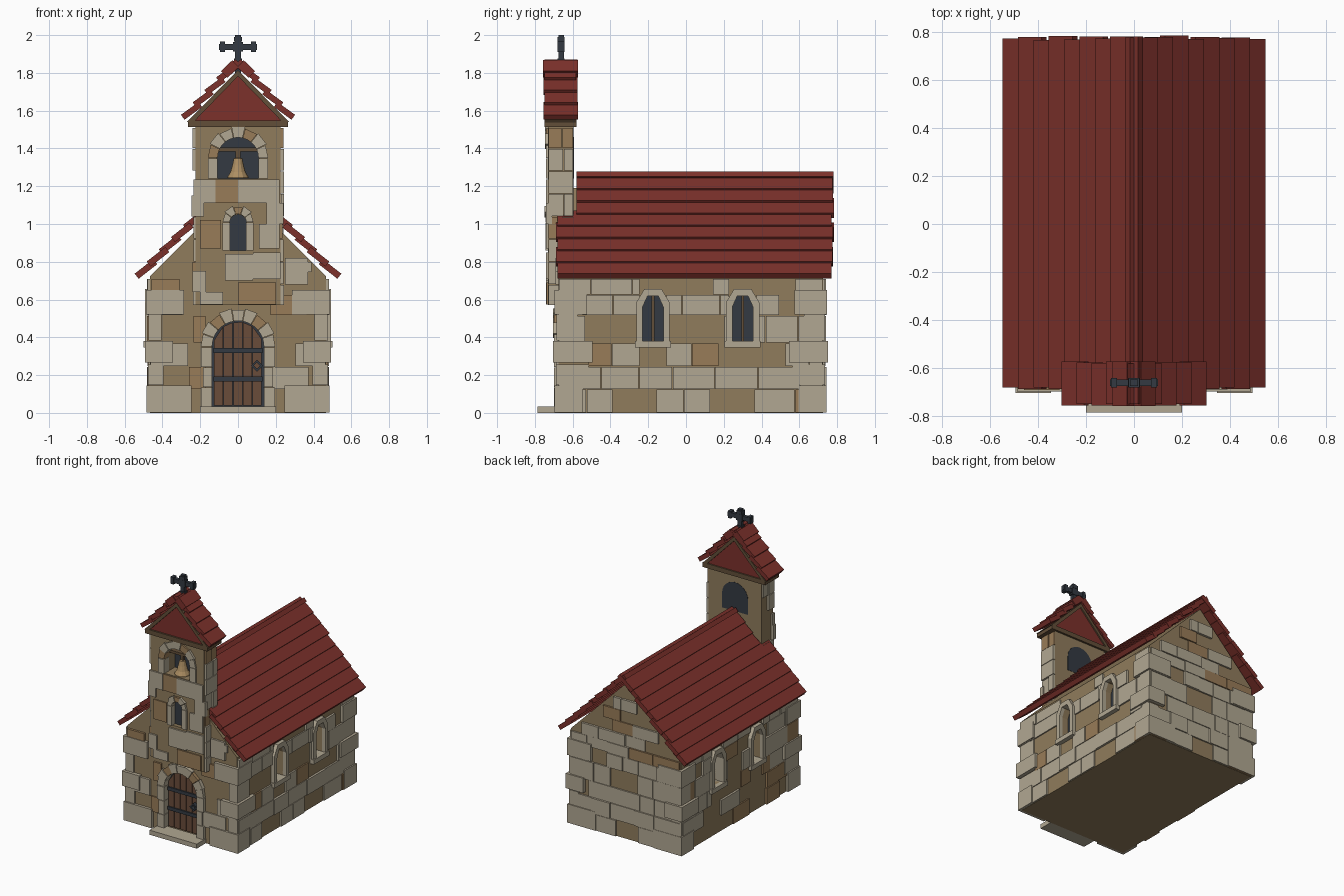
import bpy, bmesh, math, random

if "Cube" in bpy.data.objects:
    bpy.data.objects.remove(bpy.data.objects["Cube"])
random.seed(4)

# ---- colours ----
def lin(c):
    c /= 255
    return c / 12.92 if c < 0.04045 else ((c + 0.055) / 1.055) ** 2.4

COLOURS = {"wall_plaster": (144, 124, 92), "light_stone": (177, 167, 146),
           "tan_stone": (153, 124, 88), "red_tile": (124, 49, 43),
           "dark_iron": (52, 58, 66), "door_wood": (106, 76, 58),
           "trim_wood": (98, 78, 56), "bell_brass": (172, 142, 98)}
WALL, STONE, TAN, RED, IRON, DOOR, TRIM, BRASS = range(8)
MATS = []
for name, rgb in COLOURS.items():
    m = bpy.data.materials.new(name)
    m.diffuse_color = [lin(c) for c in rgb] + [1]
    m.use_nodes = True
    m.node_tree.nodes["Principled BSDF"].inputs["Base Color"].default_value = m.diffuse_color
    MATS.append(m)

# ---- wall planes: (u, v, outward distance) -> xyz ----
front = lambda u, v, d: (u, -0.675 - d, v)
back = lambda u, v, d: (u, 0.725 + d, v)
right = lambda u, v, d: (0.465 + d, u, v)
left = lambda u, v, d: (-0.465 - d, u, v)
tower_f = lambda u, v, d: (u, -0.73 - d, v)
tower_r = lambda u, v, d: (0.225 + d, u, v)
tower_l = lambda u, v, d: (-0.225 - d, u, v)
tower_b = lambda u, v, d: (u, -0.595 + d, v)
along_y = lambda u, v, d: (u, d, v)
plan = lambda u, v, d: (u, v, d)

def prism(bm, pts, plane, d0, d1, mat):
    a = [bm.verts.new(plane(u, v, d0)) for u, v in pts]
    b = [bm.verts.new(plane(u, v, d1)) for u, v in pts]
    n = len(pts)
    faces = [bm.faces.new(a), bm.faces.new(b[::-1])]
    faces += [bm.faces.new((a[i], b[i], b[(i + 1) % n], a[(i + 1) % n])) for i in range(n)]
    for f in faces:
        f.material_index = mat

def rect(u0, u1, v0, v1):
    return [(u0, v0), (u1, v0), (u1, v1), (u0, v1)]

def ring(bm, inner, outer, plane, d0, d1, mat):
    n = len(inner)
    for i in range(n):
        j = (i + 1) % n
        prism(bm, [inner[i], outer[i], outer[j], inner[j]], plane, d0, d1, mat)

def arch(w, z0, spring, n=12):
    top = [(w * math.cos(math.pi * i / n), spring + w * math.sin(math.pi * i / n)) for i in range(n + 1)]
    return [(-w, z0), (w, z0)] + top

def lancet(c, w, z0, spring, top, wt):
    return [(c - w, z0), (c + w, z0), (c + w, spring), (c + wt, top), (c - wt, top), (c - w, spring)]

def finish(name, bm):
    bmesh.ops.recalc_face_normals(bm, faces=bm.faces)
    me = bpy.data.meshes.new(name)
    bm.to_mesh(me)
    bm.free()
    ob = bpy.data.objects.new(name, me)
    bpy.context.collection.objects.link(ob)
    for m in MATS:
        me.materials.append(m)
    return ob

def cut(ob, bm):
    cutter = finish("cutter", bm)
    mod = ob.modifiers.new("openings", 'BOOLEAN')
    mod.object, mod.solver = cutter, 'EXACT'
    dg = bpy.context.evaluated_depsgraph_get()
    me = bpy.data.meshes.new_from_object(ob.evaluated_get(dg))
    ob.modifiers.clear()
    ob.data = me
    bpy.data.objects.remove(cutter)

# ---- nave body with window and door recesses ----
WINDOWS = (-0.175, 0.30)
side_in = lambda c: lancet(c, 0.055, 0.38, 0.56, 0.62, 0.028)
side_out = lambda c: lancet(c, 0.088, 0.35, 0.585, 0.657, 0.045)
bm = bmesh.new()
prism(bm, [(-0.465, 0), (0.465, 0), (0.465, 0.725), (0, 1.19), (-0.465, 0.725)], along_y, -0.675, 0.725, WALL)
body = finish("nave_walls", bm)
bm = bmesh.new()
prism(bm, arch(0.14, 0.03, 0.35), front, -0.05, 0.1, WALL)
for c in WINDOWS:
    for plane in (right, left):
        prism(bm, side_in(c), plane, -0.06, 0.1, WALL)
cut(body, bm)

# ---- bell tower with arched openings ----
bm = bmesh.new()
prism(bm, rect(-0.225, 0.225, 0.57, 1.52), tower_f, -0.135, 0, WALL)
tower = finish("tower_walls", bm)
bm = bmesh.new()
prism(bm, arch(0.11, 1.24, 1.35), tower_f, -0.2, 0.1, WALL)
prism(bm, arch(0.045, 0.86, 1.005, 8), tower_f, -0.04, 0.1, WALL)
cut(tower, bm)

# ---- stone courses ----
def stones(name, plane, u0, u1, levels, chance, holes=(), gable=False, size=(0.12, 0.24)):
    bm = bmesh.new()
    for z0, z1 in zip(levels, levels[1:]):
        lim = max(0, 1.17 - z1) if gable else 9
        lo, hi = max(u0, -lim), min(u1, lim)
        u = lo
        while u < hi - 0.02:
            e = min(hi, u + random.uniform(*size))
            if hi - e < 0.05:
                e = hi
            parts = [(u, e)]
            for a, b, c, d in holes:
                if z0 < d and z1 > c:
                    parts = [q for s, t in parts for q in ((s, min(t, a)), (max(s, b), t))]
            r = random.random()
            mat = STONE if r < chance else TAN if r < chance + 0.16 else None
            dep = random.uniform(0.008, 0.018)
            for s, t in parts:
                if t - s > 0.02 and mat is not None:
                    prism(bm, rect(s + 0.002, t - 0.002, z0 + 0.002, z1 - 0.002), plane, -0.01, dep, mat)
            u = e
    finish(name, bm)

LEVELS = [0, 0.125, 0.245, 0.37, 0.515, 0.625, 0.71]
holes = [(c - 0.07, c + 0.07, 0.36, 0.65) for c in WINDOWS]
stones("right_stones", right, -0.675, 0.725, LEVELS, 0.58, holes)
stones("left_stones", left, -0.675, 0.725, LEVELS, 0.58, holes)
stones("back_stones", back, -0.465, 0.465, LEVELS + [0.8, 0.89, 0.98, 1.07], 0.68, gable=True)
stones("front_stones", front, -0.465, 0.465, LEVELS, 0.25, [(-0.17, 0.17, 0, 0.53)], gable=True)
TL = [0.57, 0.68, 0.80, 0.92, 1.04, 1.16, 1.28, 1.40, 1.51]
stones("tower_right_stones", tower_r, -0.73, -0.595, TL, 0.75, size=(0.07, 0.14))
stones("tower_left_stones", tower_l, -0.73, -0.595, TL, 0.75, size=(0.07, 0.14))

# ---- facade accent stones ----
bm = bmesh.new()
for a, b, c, d in ((-0.07, 0.08, 0.70, 0.84), (0.08, 0.225, 0.71, 0.85), (0.11, 0.22, 0.87, 1.0),
                   (-0.235, -0.12, 1.11, 1.235), (0.0, 0.22, 1.11, 1.235), (-0.24, -0.17, 0.64, 0.75),
                   (-0.245, -0.18, 1.04, 1.15), (0.15, 0.24, 1.0, 1.11), (-0.2, -0.08, 0.575, 0.64)):
    prism(bm, rect(a, b, c, d), tower_f, -0.02, 0.012, STONE)
for a, b, c, d in ((-0.12, 0.0, 1.11, 1.235), (-0.2, -0.09, 0.87, 1.02), (0.0, 0.2, 0.575, 0.69)):
    prism(bm, rect(a, b, c, d), tower_f, -0.01, 0.008, TAN)
prism(bm, rect(0.25, 0.39, 0.745, 0.80), front, -0.02, 0.015, STONE)
prism(bm, rect(0.25, 0.37, 0.68, 0.82), front, -0.02, 0.015, STONE)
finish("facade_stones", bm)

# ---- corner quoins ----
bm = bmesh.new()
QUOINS = ((0, 0.145, 0.22, 0.13, 0.02), (0.145, 0.255, 0.07, 0.16, 0.012), (0.265, 0.38, 0.12, 0.18, 0.028),
          (0.38, 0.52, 0.06, 0.10, 0.01), (0.52, 0.65, 0.18, 0.15, 0.022))
for sx in (-1, 1):
    for yf, sy in ((-0.675, -1), (0.725, 1)):
        for z0, z1, lx, ly, out in QUOINS:
            xs = sorted((sx * (0.465 + out), sx * (0.465 - lx)))
            ys = sorted((yf + sy * out, yf - sy * ly))
            prism(bm, rect(*xs, *ys), plan, z0 + 0.002, z1, STONE)
finish("corner_quoins", bm)

# ---- arched stone surrounds ----
def surround(bm, plane, w, W, z0, spring, n, out):
    for s in (-1, 1):
        k = max(1, round((spring - z0) / 0.12))
        h = (spring - z0) / k
        for i in range(k):
            prism(bm, rect(*sorted((s * w, s * (W - 0.012 * (i % 2)))), z0 + i * h, z0 + (i + 1) * h - 0.003), plane, -0.05, out, STONE)
    for i in range(n):
        a, b = math.pi * i / n, math.pi * (i + 0.96) / n
        R = W + 0.008 * (i % 2)
        m = (a + b) / 2
        pts = [(r * math.cos(t), spring + r * math.sin(t)) for r, t in ((w, a), (R, a), (R, b), (w, b), (w, m))]
        prism(bm, pts, plane, -0.05, out + 0.004 * (i % 2), TAN if i % 4 == 2 else STONE)

bm = bmesh.new()
surround(bm, front, 0.137, 0.197, 0.03, 0.35, 9, 0.025)
surround(bm, tower_f, 0.108, 0.16, 1.24, 1.35, 7, 0.012)
surround(bm, tower_f, 0.043, 0.082, 0.86, 1.01, 5, 0.014)
finish("arch_surrounds", bm)

# ---- side windows: frames, panes, mullions ----
bm = bmesh.new()
for plane in (right, left):
    for c in WINDOWS:
        ring(bm, side_in(c), side_out(c), plane, -0.055, 0.028, STONE)
        prism(bm, rect(c - 0.095, c + 0.095, 0.345, 0.38), plane, -0.05, 0.034, STONE)
        prism(bm, side_in(c), plane, -0.06, -0.05, IRON)
        prism(bm, rect(c - 0.007, c + 0.007, 0.38, 0.62), plane, -0.05, -0.035, TRIM)
finish("side_windows", bm)

# ---- tower panes ----
bm = bmesh.new()
prism(bm, arch(0.11, 1.24, 1.35), tower_b, -0.012, 0.002, IRON)
prism(bm, arch(0.045, 0.86, 1.005, 8), tower_f, -0.04, -0.03, IRON)
finish("tower_panes", bm)

# ---- door: planks, bands, ring handle, step ----
bm = bmesh.new()
prism(bm, arch(0.138, 0.03, 0.35), front, -0.05, -0.04, IRON)
for i in range(5):
    a, b = -0.128 + i * 0.0515, -0.128 + (i + 1) * 0.0515 - 0.004
    top = [0.35 + math.sqrt(max(0, 0.132 ** 2 - u * u)) for u in (a, b)]
    prism(bm, [(a, 0.04), (b, 0.04), (b, top[1]), (a, top[0])], front, -0.045, -0.015, DOOR)
for z in (0.18, 0.33):
    prism(bm, rect(-0.13, 0.13, z - 0.013, z + 0.013), front, -0.02, -0.005, IRON)
dia = lambda r: [(0.1 + r, 0.25), (0.1, 0.25 + r), (0.1 - r, 0.25), (0.1, 0.25 - r)]
ring(bm, dia(0.017), dia(0.032), front, -0.015, 0.01, IRON)
finish("door", bm)
bm = bmesh.new()
prism(bm, rect(-0.2, 0.2, -0.785, -0.66), plan, 0, 0.035, STONE)
finish("door_step", bm)

# ---- bell and beam ----
bm = bmesh.new()
prism(bm, rect(-0.11, 0.11, 1.385, 1.405), tower_f, -0.075, -0.045, TRIM)
prism(bm, rect(-0.012, 0.012, 1.34, 1.39), tower_f, -0.07, -0.05, TRIM)
prof = [(0.001, 1.352), (0.022, 1.348), (0.03, 1.31), (0.04, 1.275), (0.055, 1.25), (0.055, 1.243), (0.001, 1.25)]
loops = [[bm.verts.new((r * math.cos(k * math.pi / 6), -0.672 + r * math.sin(k * math.pi / 6), z))
          for k in range(12)] for r, z in prof]
for p, q in zip(loops, loops[1:]):
    for k in range(12):
        bm.faces.new((p[k], p[k - 1], q[k - 1], q[k])).material_index = BRASS
finish("bell", bm)

# ---- overlapping roof planks ----
def planks(name, rows, x0, z0, dx, dz, y_range, length, ang, thick):
    bm = bmesh.new()
    ca, sa = math.cos(ang), math.sin(ang)
    for i in range(rows):
        x, z = x0 - dx * i, z0 + dz * i
        L = length if i < rows - 1 else x / ca + 0.02
        for s in (-1, 1):
            pts = [(x, z), (x - L * ca, z + L * sa), (x - L * ca - thick * sa, z + L * sa - thick * ca),
                   (x - thick * sa, z - thick * ca)]
            ya, yb = y_range(i)
            prism(bm, [(s * u, v) for u, v in pts], along_y, ya, yb + random.uniform(-0.006, 0.006), RED)
    finish(name, bm)

planks("nave_roof", 8, 0.547, 0.737, 0.064, 0.0645,
       lambda i: (-0.68 - 0.008 * (i % 2) if i < 5 else -0.58, 0.772 + 0.008 * (i % 2)), 0.125, math.radians(38), 0.034)
planks("tower_roof", 4, 0.302, 1.578, 0.062, 0.066,
       lambda i: (-0.755 + 0.006 * (i % 2), -0.573 - 0.004 * (i % 2)), 0.115, math.radians(36), 0.032)
bm = bmesh.new()
for s in (-1, 1):  # raised ridge planks
    prism(bm, [(s * 0.09, 1.81), (s * 0.03, 1.867), (s * -0.005, 1.83), (s * 0.055, 1.775)], along_y, -0.757, -0.572, RED)
finish("tower_ridge", bm)

# ---- tower pediment and trim ----
bm = bmesh.new()
prism(bm, [(-0.245, 1.54), (0.245, 1.54), (0, 1.8)], along_y, -0.735, -0.59, RED)
prism(bm, rect(-0.265, 0.265, 1.513, 1.548), along_y, -0.748, -0.58, TRIM)
for s in (-1, 1):
    prism(bm, [(s * 0.27, 1.54), (s * 0.235, 1.54), (0, 1.782), (0, 1.815)], along_y, -0.748, -0.58, TRIM)
finish("tower_pediment", bm)

# ---- cross ----
bm = bmesh.new()
for a, b, c, d, t in ((-0.016, 0.016, 1.79, 2.0, 0.014), (-0.1, 0.1, 1.922, 1.954, 0.014), (-0.022, 0.022, 1.965, 1.99, 0.019),
                      (-0.095, -0.07, 1.911, 1.965, 0.019), (0.07, 0.095, 1.911, 1.965, 0.019),
                      (-0.022, 0.022, 1.85, 1.875, 0.019), (-0.026, 0.026, 1.912, 1.964, 0.018)):
    prism(bm, rect(a, b, c, d), along_y, -0.661 - t, -0.661 + t, IRON)
finish("roof_cross", bm)
